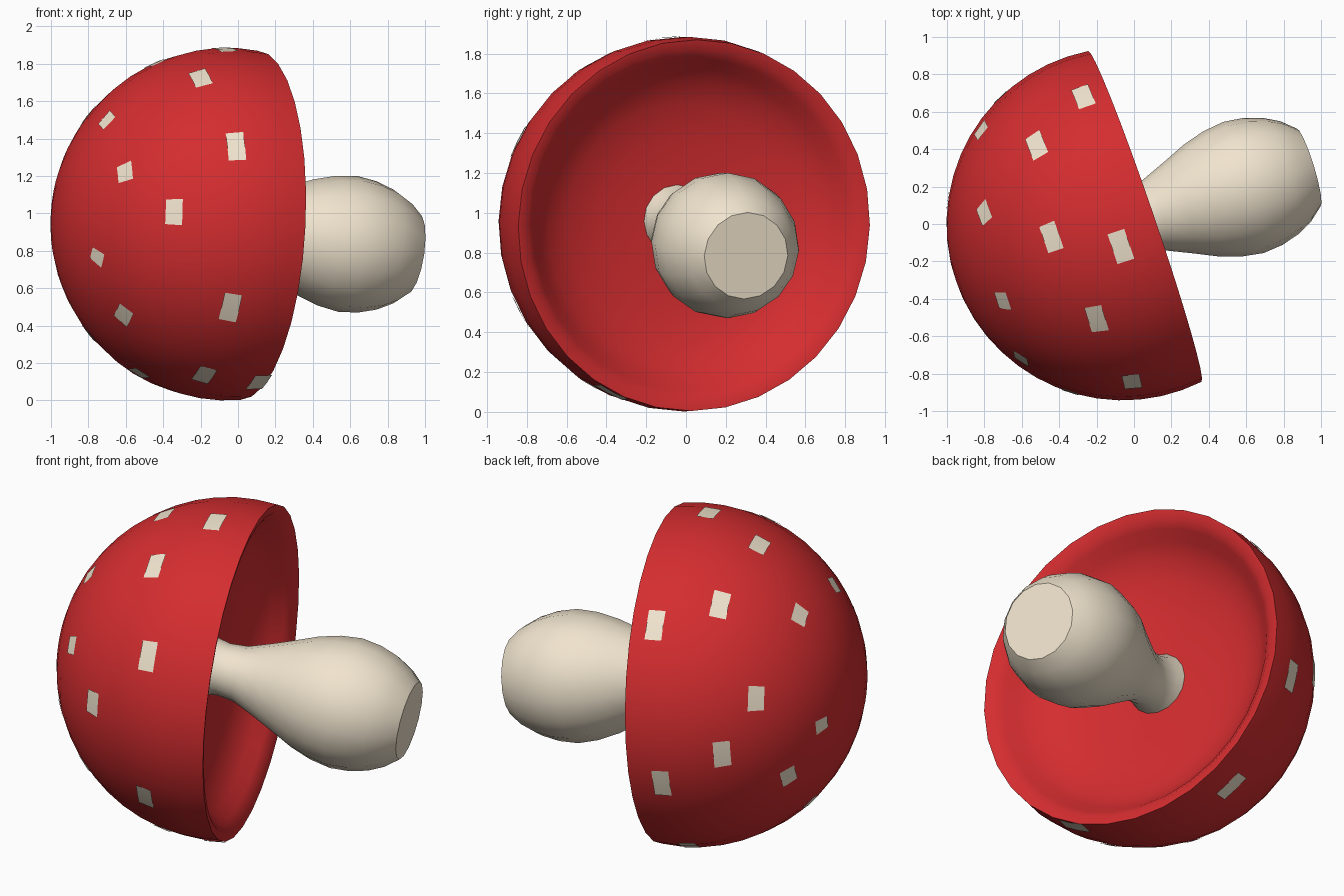
import bpy, bmesh, math
from mathutils import Vector

if "Cube" in bpy.data.objects:
    bpy.data.objects.remove(bpy.data.objects["Cube"])


def material(name, rgb):
    m = bpy.data.materials.new(name)
    m.diffuse_color = (*rgb, 1)
    m.use_nodes = True
    m.node_tree.nodes["Principled BSDF"].inputs["Base Color"].default_value = m.diffuse_color
    return m


def finish(name, bm, mat, angle):
    bmesh.ops.recalc_face_normals(bm, faces=bm.faces)
    mesh = bpy.data.meshes.new(name)
    bm.to_mesh(mesh)
    bm.free()
    mesh.materials.append(mat)
    ob = bpy.data.objects.new(name, mesh)
    bpy.context.collection.objects.link(ob)
    bpy.ops.object.select_all(action='DESELECT')
    ob.select_set(True)
    bpy.context.view_layer.objects.active = ob
    bpy.ops.object.shade_smooth_by_angle(angle=math.radians(angle))
    return ob


def lathe(name, profile, sides, origin, axis, mat, angle):
    """Spin (radius, distance along axis) points around the axis."""
    bm = bmesh.new()
    verts = [bm.verts.new((r, 0, h)) for r, h in profile]
    edges = [bm.edges.new(p) for p in zip(verts, verts[1:])]
    bmesh.ops.spin(bm, geom=verts + edges, cent=(0, 0, 0), axis=(0, 0, 1),
                   angle=math.tau, steps=sides)
    bmesh.ops.remove_doubles(bm, verts=bm.verts, dist=1e-4)
    rot = axis.to_track_quat('Z', 'Y')
    for v in bm.verts:
        v.co = rot @ v.co + origin
    return finish(name, bm, mat, angle)


red = material("cap_red", (0.66, 0.026, 0.029))
cream = material("cream", (0.88, 0.78, 0.62))

# Cap: just over half a sphere with a rolled lip and a hollow underside
R, RIM = 0.943, 0.125
centre = Vector((-0.06, 0, 0.943))
cap_axis = Vector((0.946, 0.324, -0.05)).normalized()
end = math.pi - math.acos(RIM / R)
outer = [(R * math.sin(end * i / 14), -R * math.cos(end * i / 14)) for i in range(15)]
inner = [(0.885, 0.115), (0.84, 0.075), (0.79, 0.015), (0.72, -0.045), (0.6, -0.1),
         (0.42, -0.135), (0.2, -0.15), (0, -0.152)]
lathe("cap", outer + inner, 32, centre, cap_axis, red, 40)

# Stem: flared root, narrow neck, bulbous foot with a flat end
stem_axis = Vector((0.943, 0.290, -0.145)).normalized()
stem = [(0, -0.05), (0.185, -0.05), (0.16, 0.02), (0.147, 0.1), (0.158, 0.2),
        (0.205, 0.32), (0.26, 0.45), (0.313, 0.57), (0.35, 0.69), (0.367, 0.81),
        (0.355, 0.92), (0.325, 1.02), (0.28, 1.105), (0.22, 1.175), (0, 1.175)]
lathe("stem", stem, 16, Vector((-0.18, -0.04, 0.955)), stem_axis, cream, 35)

# Spots: small patches on the dome, aligned to its rings, given as directions
spots = [(.05, -.842, .415), (-.28, -.895, .065), (.02, -.828, -.445),
         (-.69, -.614, -.175), (-.55, -.588, -.485), (-.12, -.47, -.805),
         (.17, -.375, -.845), (-.47, -.18, -.795), (-.14, -.51, .785),
         (-.64, -.41, .555), (-.54, -.715, .275), (-.21, .68, .614),
         (-.46, .42, .705), (-.38, -.07, .857), (-.01, -.12, .932),
         (-.74, .06, .58), (-.755, .5, .25), (-.651, .675, -.045),
         (-.361, .834, -.238), (-.93, .128, -.004), (-.845, .319, -.262),
         (-.735, -.054, -.583), (-.268, .435, -.788)]
bm = bmesh.new()
side = cap_axis.cross(Vector((0, 0, 1))).normalized()
up = side.cross(cap_axis)
for spot in spots:
    d = Vector(spot).normalized()
    theta = math.acos(d.dot(cap_axis))
    phi = math.atan2(d.dot(up), d.dot(side))
    rows = []
    for t in (-0.05, 0.05):
        row = []
        for p in (-0.09, 0, 0.09):
            a, b = theta + t, phi + p
            ring = side * math.cos(b) + up * math.sin(b)
            row.append(bm.verts.new(centre + R * 1.003 * (
                cap_axis * math.cos(a) + ring * math.sin(a))))
        rows.append(row)
    for i in range(2):
        face = bm.faces.new((rows[0][i], rows[0][i + 1], rows[1][i + 1], rows[1][i]))
        face.normal_update()
        if face.normal.dot(d) < 0:
            face.normal_flip()
# Patches are open, so orient them by hand and skip recalculation surprises
ob = finish("spots", bm, cream, 40)
for poly in ob.data.polygons:
    if poly.normal.dot(poly.center - centre) < 0:
        poly.flip()
